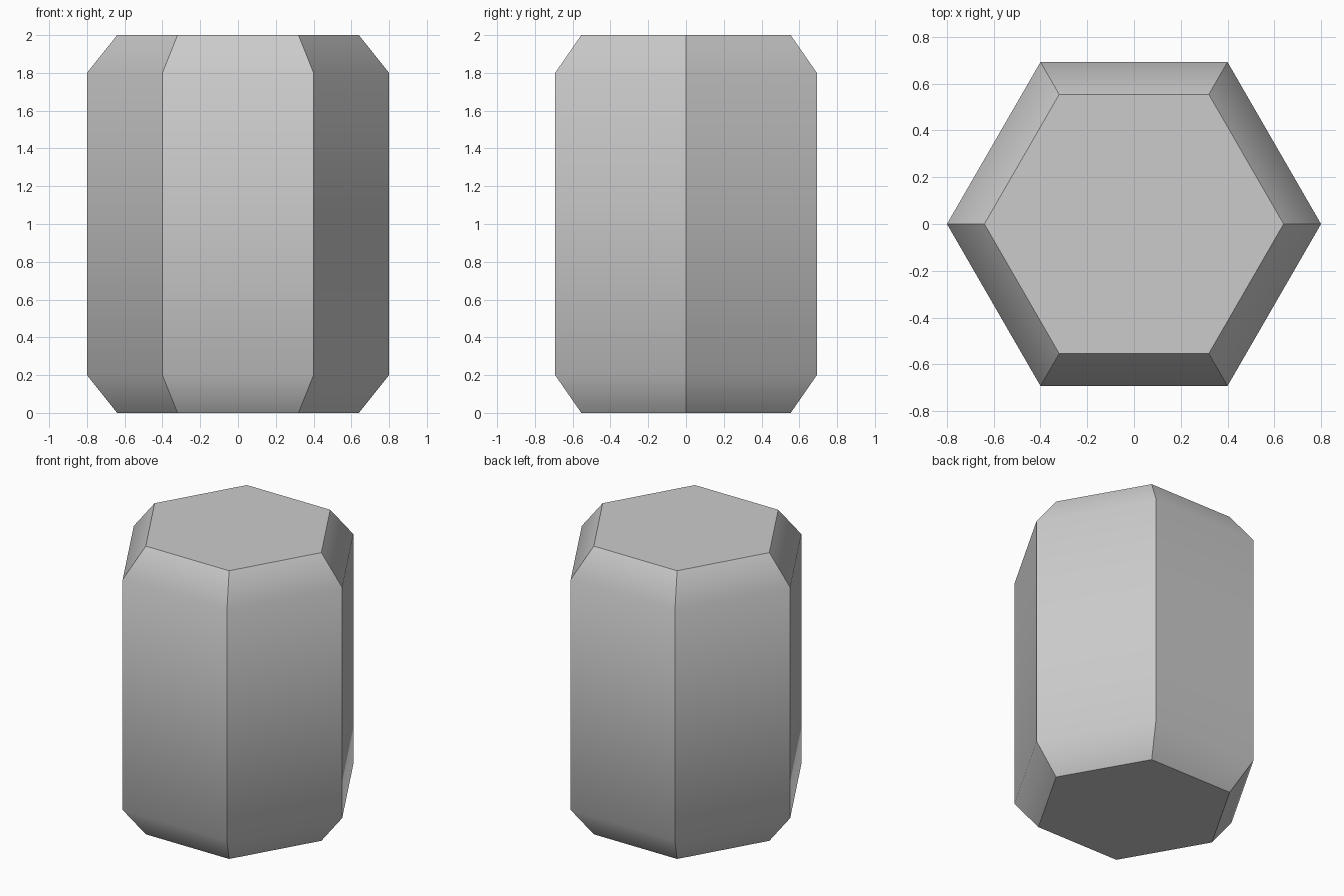
import bpy, bmesh
from math import cos, sin, pi, radians

if "Cube" in bpy.data.objects:
    bpy.data.objects.remove(bpy.data.objects["Cube"])

SIDES = 6
PROFILE = [(0.64, 0.0), (0.8, 0.2), (0.8, 1.8), (0.64, 2.0)]  # radius, height

# Hexagonal column with chamfered ends: stack of rings joined by quads
bm = bmesh.new()
rings = [[bm.verts.new((r * cos(2 * pi * i / SIDES), r * sin(2 * pi * i / SIDES), z))
          for i in range(SIDES)] for r, z in PROFILE]
for low, high in zip(rings, rings[1:]):
    for i in range(SIDES):
        j = (i + 1) % SIDES
        bm.faces.new((low[i], low[j], high[j], high[i]))

# End caps
bm.faces.new(rings[0][::-1])
bm.faces.new(rings[-1])

mesh = bpy.data.meshes.new("hexagonal_column")
bm.to_mesh(mesh)
bm.free()
column = bpy.data.objects.new("hexagonal_column", mesh)
bpy.context.collection.objects.link(column)

# Soft blend into the chamfers, crisp vertical corners and caps
bpy.context.view_layer.objects.active = column
column.select_set(True)
bpy.ops.object.shade_smooth_by_angle(angle=radians(40))
